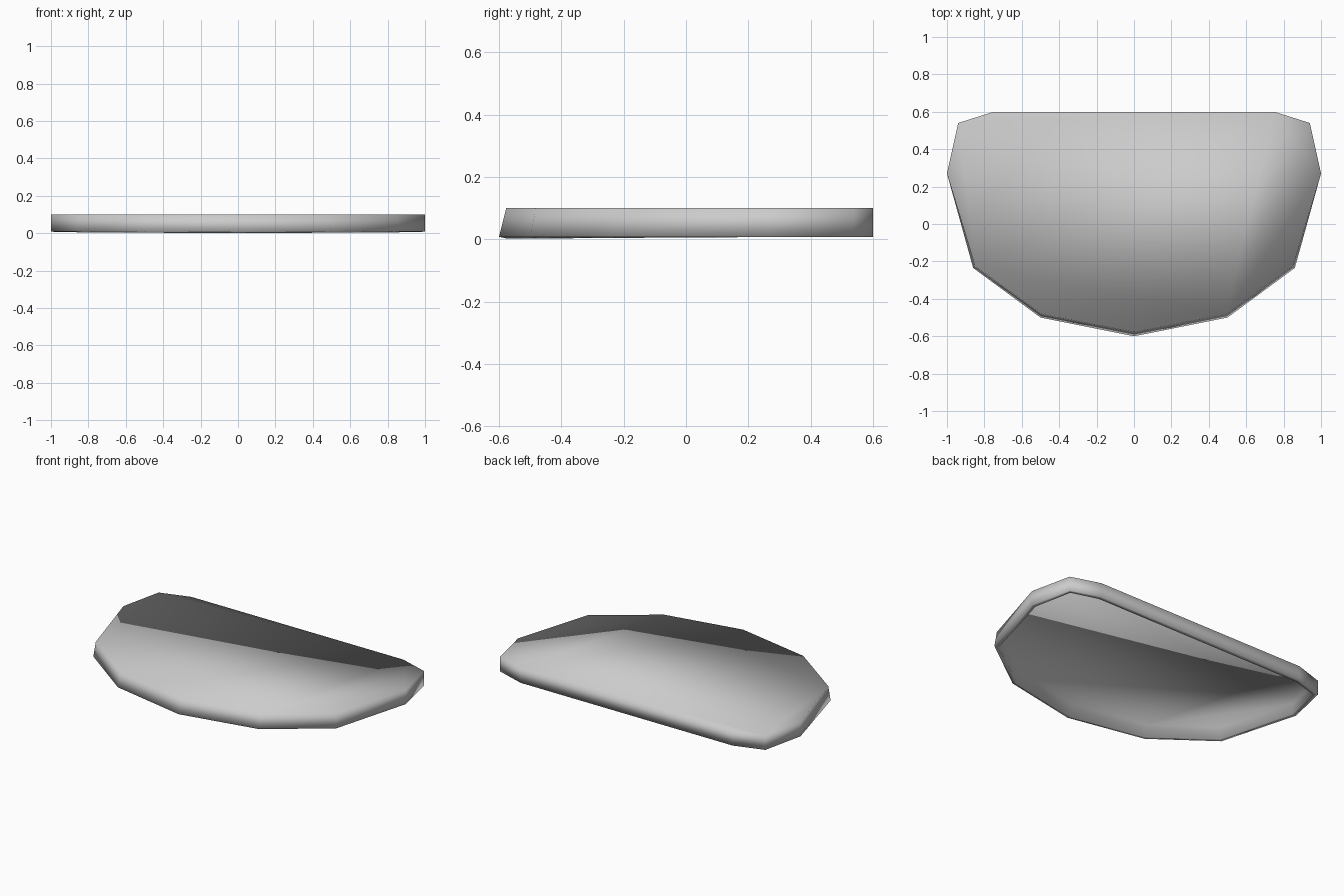
import bpy, bmesh

if "Cube" in bpy.data.objects:
    bpy.data.objects.remove(bpy.data.objects["Cube"])

# Right half outlines, front tip round to the straight back edge
RIM = [(0, -0.6), (0.5, -0.5), (0.86, -0.235), (1.0, 0.27), (0.94, 0.54), (0.75, 0.6)]
TOP = [(0, -0.577), (0.493, -0.482), (0.85, -0.225), (1.0, 0.27), (0.94, 0.54), (0.75, 0.6)]


def ring(bm, half, z):
    """Mirror a half outline across x = 0 and add it as a loop of vertices."""
    pts = half + [(-x, y) for x, y in reversed(half[1:])]
    return [bm.verts.new((x, y, z)) for x, y in pts]


# Shallow lid: flat top and slightly flared walls, open underneath
bm = bmesh.new()
low = ring(bm, RIM, 0.008)
high = ring(bm, TOP, 0.1)
n = len(low)
for i in range(n):
    j = (i + 1) % n
    bm.faces.new((low[i], low[j], high[j], high[i]))
bm.faces.new(high)
for f in bm.faces:
    f.smooth = True
bm.normal_update()
mesh = bpy.data.meshes.new("shell_panel")
bm.to_mesh(mesh)
bm.free()

panel = bpy.data.objects.new("shell_panel", mesh)
bpy.context.collection.objects.link(panel)

# Wall thickness, grown inward
shell = panel.modifiers.new("thickness", 'SOLIDIFY')
shell.thickness = 0.028
shell.offset = -1
